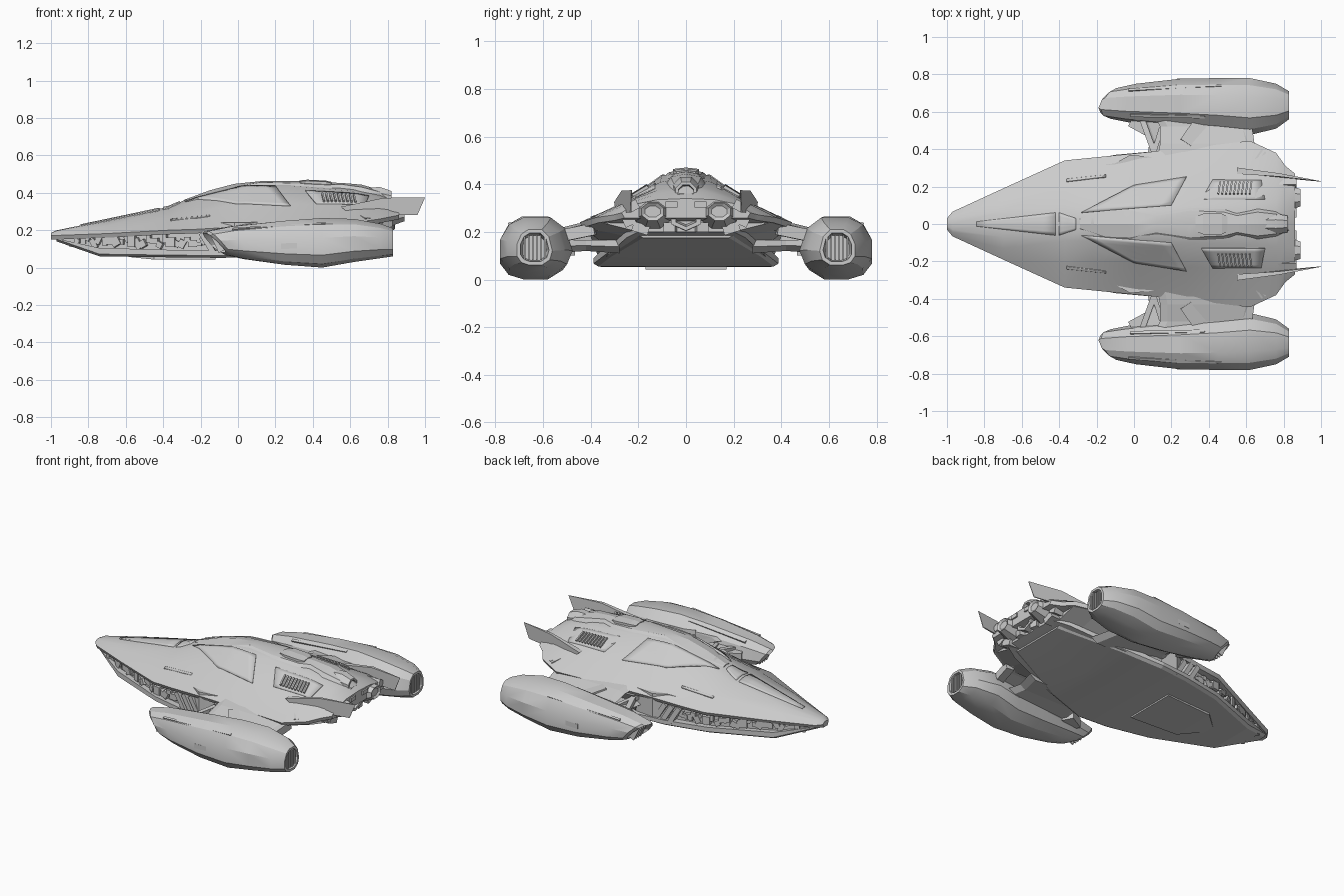
import bpy, bmesh, math, random
from mathutils import Vector, Matrix, Euler

if "Cube" in bpy.data.objects:
    bpy.data.objects.remove(bpy.data.objects["Cube"])

random.seed(4)


def make(name, verts, faces, mirror=False, angle=28, solid=0):
    me = bpy.data.meshes.new(name)
    me.from_pydata([tuple(v) for v in verts], [], faces)
    ob = bpy.data.objects.new(name, me)
    bpy.context.collection.objects.link(ob)
    bm = bmesh.new()
    bm.from_mesh(me)
    bmesh.ops.recalc_face_normals(bm, faces=bm.faces)
    bm.to_mesh(me)
    bm.free()
    if solid:
        m = ob.modifiers.new("thickness", 'SOLIDIFY')
        m.thickness, m.offset = solid, 0
    if mirror:
        m = ob.modifiers.new("mirror", 'MIRROR')
        m.use_axis = (False, True, False)
        m.use_mirror_merge = False
    if angle:
        bpy.ops.object.select_all(action='DESELECT')
        ob.select_set(True)
        bpy.context.view_layer.objects.active = ob
        bpy.ops.object.shade_smooth_by_angle(angle=math.radians(angle))
    return ob


def loft(name, rings, **kw):
    n = len(rings[0])
    faces = [(r*n+i, r*n+(i+1) % n, (r+1)*n+(i+1) % n, (r+1)*n+i)
             for r in range(len(rings)-1) for i in range(n)]
    faces += [tuple(range(n)), tuple(range((len(rings)-1)*n, len(rings)*n))]
    return make(name, [v for r in rings for v in r], faces, **kw)


def full(x, half):
    """Half section (first and last points on the centreline) -> closed ring."""
    return [(x, y, z) for y, z in half] + [(x, -y, z) for y, z in half[-2:0:-1]]


def ring(x, yc, zc, ry, rz, n=8):
    return [(x, yc+ry*math.cos((i+.5)*math.tau/n), zc+rz*math.sin((i+.5)*math.tau/n)) for i in range(n)]


def boxes(name, items, mirror=True):
    """Each item: centre, size, rotation."""
    verts, faces = [], []
    for c, s, rot in items:
        m = Matrix.Translation(c) @ Euler(rot).to_matrix().to_4x4()
        b = len(verts)
        verts += [m @ Vector((i*s[0]/2, j*s[1]/2, k*s[2]/2)) for i in (-1, 1) for j in (-1, 1) for k in (-1, 1)]
        faces += [tuple(b+q for q in f) for f in ((0, 1, 3, 2), (4, 6, 7, 5), (0, 4, 5, 1),
                                                 (2, 3, 7, 6), (0, 2, 6, 4), (1, 5, 7, 3))]
    return make(name, verts, faces, mirror=mirror, angle=0)


# Upper hull: x, top z, shoulder y z, mid y z, edge y z
ST = [(-1.0, .185, .012, .184, .02, .18, .03, .172),
      (-.97, .199, .03, .197, .045, .19, .066, .172),
      (-.7, .255, .07, .246, .13, .223, .19, .182),
      (-.37, .325, .09, .31, .21, .262, .34, .20),
      (-.22, .388, .09, .365, .20, .295, .355, .205),
      (.03, .45, .09, .435, .20, .348, .38, .22),
      (.28, .455, .10, .437, .23, .342, .405, .228),
      (.62, .43, .11, .408, .25, .33, .445, .24),
      (.76, .40, .12, .375, .25, .325, .38, .26),
      (.81, .375, .12, .36, .24, .32, .31, .27),
      (.86, .34, .12, .335, .22, .315, .27, .28)]


def section(x):
    for a, b in zip(ST, ST[1:]):
        if x <= b[0]:
            t = max(0, (x-a[0])/(b[0]-a[0]))
            return [p+(q-p)*t for p, q in zip(a, b)]
    return list(ST[-1])


def hull_z(x, y):
    s = section(x)
    pts = [(0, s[1]), (s[2], s[3]), (s[4], s[5]), (s[6], s[7])]
    for (y0, z0), (y1, z1) in zip(pts, pts[1:]):
        if abs(y) <= y1:
            return z0+(z1-z0)*(abs(y)-y0)/(y1-y0)
    return pts[-1][1]


loft("upper_hull", [full(s[0], [(0, s[1]), (s[2], s[3]), (s[4], s[5]), (s[6], s[7]),
                                (s[6]-.012, s[7]-.022), (0, s[7]-.022)]) for s in ST])

# Lower hull plate and inset core between the two shells: x, half width, bottom, top
PLATE = [(-.97, .045, .14, .155), (-.74, .17, .06, .105), (-.37, .315, .055, .095), (-.1, .37, .052, .09),
         (.10, .388, .055, .09), (.36, .335, .095, .14), (.74, .20, .175, .22)]
loft("belly_plate", [full(x, [(0, t), (w, t), (w, b+.012), (w-.02, b), (0, b)]) for x, w, b, t in PLATE], angle=15)
CORE = [(-.95, .045, .145, .18), (-.7, .15, .08, .20), (-.37, .28, .07, .22), (-.1, .325, .07, .24),
        (-.02, .37, .06, .24), (.36, .33, .10, .25), (.7, .25, .175, .28), (.8, .2, .2, .33)]
loft("core_body", [full(x, [(0, t), (w, t), (w, b), (0, b)]) for x, w, b, t in CORE], angle=15)
loft("belly_ramp", [full(x, [(0, .07), (w, .07), (w, z), (0, z)])
                    for x, w, z in ((-.57, .04, .055), (-.45, .15, .043), (-.12, .17, .043))], angle=0)
# Sloping underside of the wing roots
loft("wing_root", [[(x, y0, zb), (x, y1, z1), (x, y1-.05, z1+.02), (x, y0-.05, .25)]
                   for x, y0, zb, y1, z1 in ((.1, .37, .10, .385, .2), (.36, .32, .13, .41, .205),
                                             (.62, .24, .18, .435, .22), (.76, .2, .2, .36, .24))],
     mirror=True, angle=0)

# Machinery in the side recess
items = []
for i in range(26):
    x = -.88+i*.029
    w = section(x)[6]
    slope = math.atan2(section(x+.03)[6]-section(x-.03)[6], .06)
    h = random.uniform(.02, .06)
    items.append(((x, w-.048, random.uniform(.12, .16)), (random.uniform(.02, .05), random.uniform(.03, .06), h),
                  (0, random.choice((0, .5, -.5)), slope)))
boxes("side_machinery", items)
boxes("slanted_bulkheads", [((x, .33, .13), (.03, .06, .13), (0, -.55, .1)) for x in (-.16, -.11, -.06)])


def panel(name, quad, n=6, mirror=True, thick=.012):
    """Plate following the upper hull between four plan-view corners."""
    a, b, c, d = [Vector(p) for p in quad]
    verts = []
    for i in range(n+1):
        for j in range(n+1):
            p = a.lerp(b, i/n).lerp(d.lerp(c, i/n), j/n)
            verts.append((p.x, p.y, hull_z(p.x, p.y)))
    k = n+1
    faces = [(i*k+j, (i+1)*k+j, (i+1)*k+j+1, i*k+j+1) for i in range(n) for j in range(n)]
    return make(name, verts, faces, mirror=mirror, solid=thick)


panel("canopy_window", [(-.28, .06), (.20, .10), (.28, .25), (0, .205)], n=8)
panel("nose_panel", [(-.84, -.012), (-.42, -.06), (-.42, .06), (-.84, .012)], mirror=False)
panel("fore_deck_panel", [(-.40, -.06), (-.31, -.03), (-.31, .03), (-.40, .06)], mirror=False)
panel("shoulder_strip", [(-.36, .225), (-.15, .25), (-.15, .262), (-.36, .24)], thick=.008)
panel("engine_cowl", [(.36, .13), (.70, .13), (.68, .235), (.42, .235)], thick=.006)

# Raised spine from canopy to tail: x, half width, height
SP = [(-.29, .03, .003), (-.15, .09, .008), (-.02, .095, .01), (.12, .06, .01), (.3, .095, .01), (.48, .085, .014),
      (.55, .06, .018), (.66, .085, .022), (.76, .07, .015), (.83, .04, .0)]
loft("dorsal_spine", [full(x, [(0, hull_z(x, 0)+h), (w*.75, hull_z(x, w)+h+.004), (w, hull_z(x, w)-.005),
                               (0, hull_z(x, 0)-.05)]) for x, w, h in SP], angle=20)
loft("spine_hatch", [full(x, [(0, z+.006), (w, z), (w, z-.05), (0, z-.05)])
                     for x, w, z in ((.33, .04, .46), (.37, .055, .464), (.47, .055, .459), (.5, .04, .452))], angle=0)

# Louvred vents
items = []
for i in range(9):
    x = .455+i*.021
    items.append(((x, .19, hull_z(x, .19)+.004), (.009, .075, .022), (-.55, 0, -.15)))
for i in range(6):
    x = .66+i*.018
    items.append(((x, .36-i*.012, .262), (.01, .085, .03), (-.3, 0, -.6)))
boxes("vent_louvres", items)

# Tail fins
fin = [(.55, .285, .325), (.78, .262, .373), (1.0, .228, .375), (.96, .232, .282), (.78, .258, .28), (.6, .28, .285)]
loft("tail_fin", [[(x, y+o*(1.03-x), z) for x, y, z in fin] for o in (-.035, .035)], mirror=True, angle=0)

# Rear engines
loft("tail_nozzle", [ring(x, 0, z, r, r) for x, z, r in
                     ((.66, .38, .05), (.76, .375, .06), (.82, .365, .048), (.82, .365, .035), (.79, .365, .03))])
loft("centre_thruster", [ring(x, 0, .26, r*1.3, r, 6) for x, r in ((.7, .06), (.84, .055), (.84, .038), (.80, .03))], angle=0)
loft("side_thruster", [ring(x, .14, z, a, b) for x, z, a, b in
                       ((.6, .275, .09, .07), (.8, .275, .085, .065), (.89, .285, .05, .04), (.88, .285, .035, .025))],
     mirror=True, angle=0)
boxes("rear_fittings", [((.78, .06, .22), (.1, .05, .04), (0, 0, .2)), ((.76, .19, .215), (.12, .07, .04), (.3, 0, 0)),
                        ((.78, .24, .25), (.09, .05, .05), (-.4, 0, 0)), ((.81, .22, .31), (.12, .04, .04), (-.5, 0, 0)),
                        ((.83, .06, .315), (.08, .05, .025), (0, 0, 0))])

# Side engine pods
UNIT = [(-.4, 1), (.35, 1), (.75, .75), (1, .2), (1, -.5), (.75, -.85), (.3, -1), (-.4, -1), (-.85, -.7), (-1, -.2), (-.8, .6)]


def pod(x, yc, hw, zb, zt, s):
    return [(x-s*b+s*.5*a, yc+hw*a, (zb+zt)/2+(zt-zb)/2*b) for a, b in UNIT]


PODS = [(-.08, .645, .05, .085, .17, .045), (-.13, .645, .06, .08, .185, .05), (-.11, .645, .082, .066, .195, .055),
        (0, .645, .105, .045, .22, .04), (.25, .645, .132, .015, .25, 0), (.45, .638, .142, 0, .265, 0),
        (.62, .628, .152, .03, .26, 0), (.76, .63, .12, .05, .235, 0), (.83, .635, .074, .06, .21, 0),
        (.83, .635, .06, .075, .195, 0), (.78, .635, .05, .08, .185, 0)]
loft("engine_pod", [pod(*p) for p in PODS], mirror=True)
boxes("pod_exhaust_ribs", [((.805, .592+i*.017, .135), (.04, .007, .105), (0, 0, 0)) for i in range(6)])
boxes("pod_intake_ribs", [((-.10, .61+i*.023, .13), (.05, .007, .09), (0, -.45, 0)) for i in range(4)])
# Trim along the pod shoulders and side
boxes("pod_trim", [((.22, .725, .216), (.5, .012, .02), (-.6, -.06, .05)), ((.18, .58, .225), (.4, .016, .02), (.5, -.09, -.02)),
                   ((.42, .772, .12), (.38, .012, .03), (0, -.03, 0))])


# Pylons joining hull and pods: stations y, x0, x1, z0, z1
def pylon(name, stations):
    loft(name, [[(a, y, (b+t)/2), (a+.04, y, t), (c-.04, y, t), (c, y, (b+t)/2), (c-.04, y, b), (a+.04, y, b)]
                for y, a, c, b, t in stations], mirror=True, angle=0)


pylon("upper_pylon", [(.33, .12, .66, .205, .25), (.43, .14, .64, .20, .232), (.52, .14, .62, .18, .208), (.60, .10, .62, .15, .20)])
pylon("lower_pylon", [(.28, .06, .56, .11, .165), (.42, .08, .52, .12, .165), (.56, .03, .56, .11, .17)])
boxes("pylon_braces", [((.08, .46, .17), (.03, .24, .03), (-.1, 0, .35)), ((.13, .46, .17), (.025, .24, .025), (-.1, 0, -.3)),
                       ((.61, .49, .19), (.05, .22, .05), (-.2, 0, .15)), ((.34, .48, .21), (.12, .15, .02), (-.2, 0, -.6)),
                       ((.04, .53, .13), (.12, .08, .06), (0, 0, -.5))])
